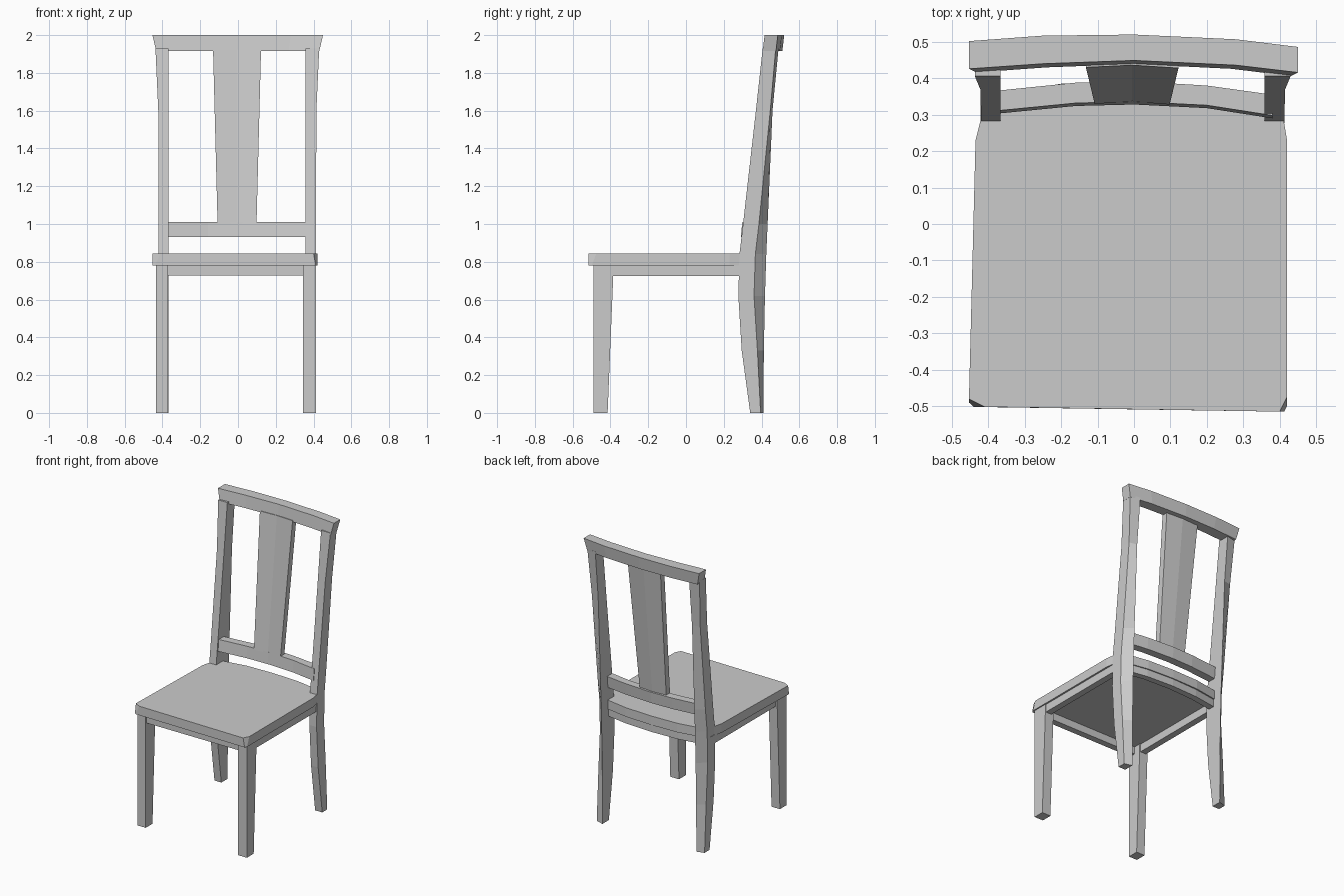
import bpy, bmesh

if "Cube" in bpy.data.objects:
    bpy.data.objects.remove(bpy.data.objects["Cube"])


def loft(name, rings):
    """Skin equal-length rings of points and cap both ends."""
    bm = bmesh.new()
    loops = [[bm.verts.new(p) for p in ring] for ring in rings]
    n = len(rings[0])
    for a, b in zip(loops, loops[1:]):
        for i in range(n):
            j = (i + 1) % n
            bm.faces.new((a[i], a[j], b[j], b[i]))
    bm.faces.new(loops[0])
    bm.faces.new(loops[-1])
    bmesh.ops.recalc_face_normals(bm, faces=bm.faces)
    me = bpy.data.meshes.new(name)
    bm.to_mesh(me)
    bm.free()
    ob = bpy.data.objects.new(name, me)
    bpy.context.collection.objects.link(ob)
    return ob


def rect(x0, x1, y0, y1, z):
    return [(x0, y0, z), (x1, y0, z), (x1, y1, z), (x0, y1, z)]


def box(name, x0, x1, y0, y1, z0, z1):
    return loft(name, [rect(x0, x1, y0, y1, z0), rect(x0, x1, y0, y1, z1)])


def curved_bar(name, stations, z0, z1, taper=1.0, lean=0.0):
    """Bar running along x; stations are (x, front y, back y) at the top."""
    return loft(name, [[(x * taper, f - lean, z0), (x * taper, b - lean, z0),
                        (x, b, z1), (x, f, z1)] for x, f, b in stations])


# Seat slab with bowed back edge and front corners cut away at the top
seat_back = [(0.41, 0.29), (0.37, 0.35), (0.2, 0.38), (0, 0.39),
             (-0.2, 0.385), (-0.38, 0.355), (-0.42, 0.29), (-0.435, 0.23)]
seat_top = [(-0.453, -0.48), (-0.41, -0.502), (0.40, -0.515), (0.42, -0.475), (0.42, 0.23)]
seat_low = [(-0.453, -0.49), (-0.44, -0.502), (0.412, -0.515), (0.42, -0.5), (0.42, 0.23)]
loft("seat", [[(x, y, 0.78) for x, y in seat_low + seat_back],
              [(x, y, 0.843) for x, y in seat_top + seat_back]])

# Tapered front legs
for side, x0, x1 in (("left", -0.435, -0.37), ("right", 0.345, 0.412)):
    loft("front_leg_" + side, [rect(x0, x1, -0.49, -0.415, 0),
                               rect(x0, x1, -0.49, -0.385, 0.73),
                               rect(x0, x1, -0.49, -0.385, 0.785)])

# Rear legs continuing up as back posts: z, front y, outer back y, inner back y, flare
profile = [(0, 0.34, 0.395, 0.41, 0), (0.33, 0.295, 0.378, 0.412, 0),
           (0.62, 0.277, 0.36, 0.418, 0), (0.84, 0.283, 0.367, 0.425, 0),
           (1.0, 0.302, 0.386, 0.432, 0), (1.6, 0.37, 0.446, 0.458, 0.002),
           (1.93, 0.406, 0.475, 0.49, 0.017)]
for side, s, outer, inner in (("left", -1, -0.42, -0.367), ("right", 1, 0.413, 0.358)):
    loft("rear_leg_" + side, [[(outer + s * e, f, z), (inner, f, z), (inner, bi, z),
                               (outer + s * e, bo, z)] for z, f, bo, bi, e in profile])

# Aprons under the seat
box("front_apron", -0.38, 0.36, -0.48, -0.435, 0.728, 0.785)
for side, s, xo in (("left", -1, -0.422), ("right", 1, 0.408)):
    x0, x1 = sorted((xo, xo - s * 0.045))
    box("side_apron_" + side, x0, x1, -0.45, 0.33, 0.725, 0.785)
curved_bar("back_apron", [(-0.39, 0.30, 0.345), (-0.2, 0.33, 0.375), (0, 0.34, 0.383),
                          (0.2, 0.33, 0.372), (0.385, 0.295, 0.34)], 0.728, 0.785)

# Back rails
curved_bar("lower_back_rail", [(-0.385, 0.31, 0.365), (-0.16, 0.332, 0.388),
                               (0, 0.336, 0.392), (0.2, 0.326, 0.38),
                               (0.38, 0.298, 0.355)], 0.93, 1.01, lean=0.008)
curved_bar("crest_rail", [(-0.453, 0.426, 0.502), (-0.25, 0.44, 0.517), (0, 0.449, 0.52),
                          (0.28, 0.436, 0.507), (0.45, 0.416, 0.486)],
           1.915, 2.0, taper=0.956, lean=0.01)

# Centre splat, wider at the top and slightly bowed
loft("back_splat", [[(-w - 0.005, y, z), (-0.005, y + 0.006, z), (w - 0.005, y - 0.002, z),
                     (w - 0.005, y + 0.04, z), (-0.005, y + 0.048, z), (-w - 0.005, y + 0.042, z)]
                    for z, w, y in ((1.0, 0.103, 0.33), (1.925, 0.127, 0.43))])
